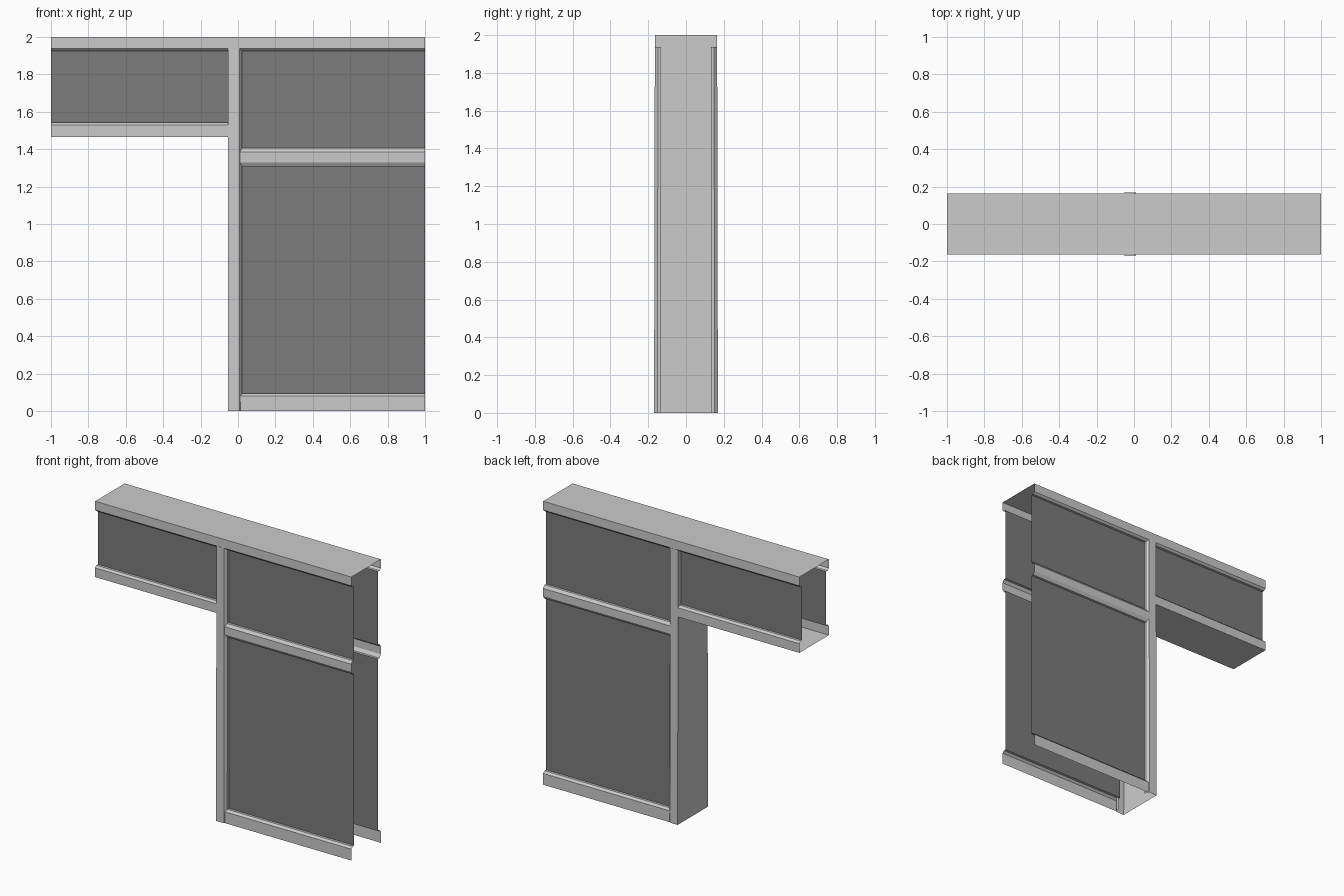
import bpy

if "Cube" in bpy.data.objects:
    bpy.data.objects.remove(bpy.data.objects["Cube"])

OUT, MID, INN = 0.164, 0.150, 0.133      # half-depths: trim face, bevel edge, panel
POST_L, POST_R = -0.053, 0.008           # post face limits in x

dark = bpy.data.materials.new("dark_panel")
dark.diffuse_color = (0.2, 0.2, 0.2, 1)
dark.use_nodes = True
dark.node_tree.nodes["Principled BSDF"].inputs["Base Color"].default_value = dark.diffuse_color


def sheet(name, rows, mat=None):
    """Skin two matching rows of points, then mirror front to back."""
    a, b = rows
    n = len(a)
    faces = [(i, i + 1, n + i + 1, n + i) for i in range(n - 1)]
    me = bpy.data.meshes.new(name)
    me.from_pydata(list(a) + list(b), [], faces)
    ob = bpy.data.objects.new(name, me)
    bpy.context.collection.objects.link(ob)
    m = ob.modifiers.new("mirror", 'MIRROR')
    m.use_axis = (False, True, False)
    m.merge_threshold = 0.0005
    if mat:
        me.materials.append(mat)
    return ob


def along_x(name, profile, x0, x1, mat=None):
    """Extrude a (half-depth, z) profile, listed upwards, along x."""
    return sheet(name, [[(x1, -d, z) for d, z in profile],
                        [(x0, -d, z) for d, z in profile]], mat)


# top cap with its overhanging trim on both faces
along_x("top_cap", [(INN, 1.925), (MID, 1.925), (OUT, 1.938), (OUT, 2.0), (0, 2.0)], -1, 1)

# left lintel: underside, lower trim and panel
along_x("lintel_trim", [(0, 1.465), (OUT, 1.465), (OUT, 1.53), (MID, 1.543), (INN, 1.543)],
        -1, POST_L)
along_x("lintel_panel", [(INN, 1.543), (INN, 1.925)], -1, POST_L, dark)

# right wall: base trim, middle rail and two panels
along_x("base_trim", [(OUT, 0), (OUT, 0.08), (MID, 0.094), (INN, 0.094)], POST_R, 1)
along_x("middle_rail", [(INN, 1.308), (MID, 1.308), (OUT, 1.33),
                        (OUT, 1.385), (MID, 1.405), (INN, 1.405)], POST_R, 1)
along_x("lower_panel", [(INN, 0.094), (INN, 1.308)], POST_R, 1, dark)
along_x("upper_panel", [(INN, 1.405), (INN, 1.925)], POST_R, 1, dark)

# door post: jamb, face and bevelled return, tapering slightly upwards
section = [(POST_L, 0), (POST_L, 0.169), (POST_R, 0.169), (0.022, 0.152), (0.022, INN)]
sheet("door_post", [[(x, -d, 0) for x, d in section],
                    [(x, -max(0, d - 0.004) if d > INN else -d, 1.938) for x, d in section]])

# jamb continues up behind the cap
sheet("jamb_top", [[(POST_L, 0, 1.938), (POST_L, -OUT, 1.938)],
                   [(POST_L, 0, 2.0), (POST_L, -OUT, 2.0)]])
